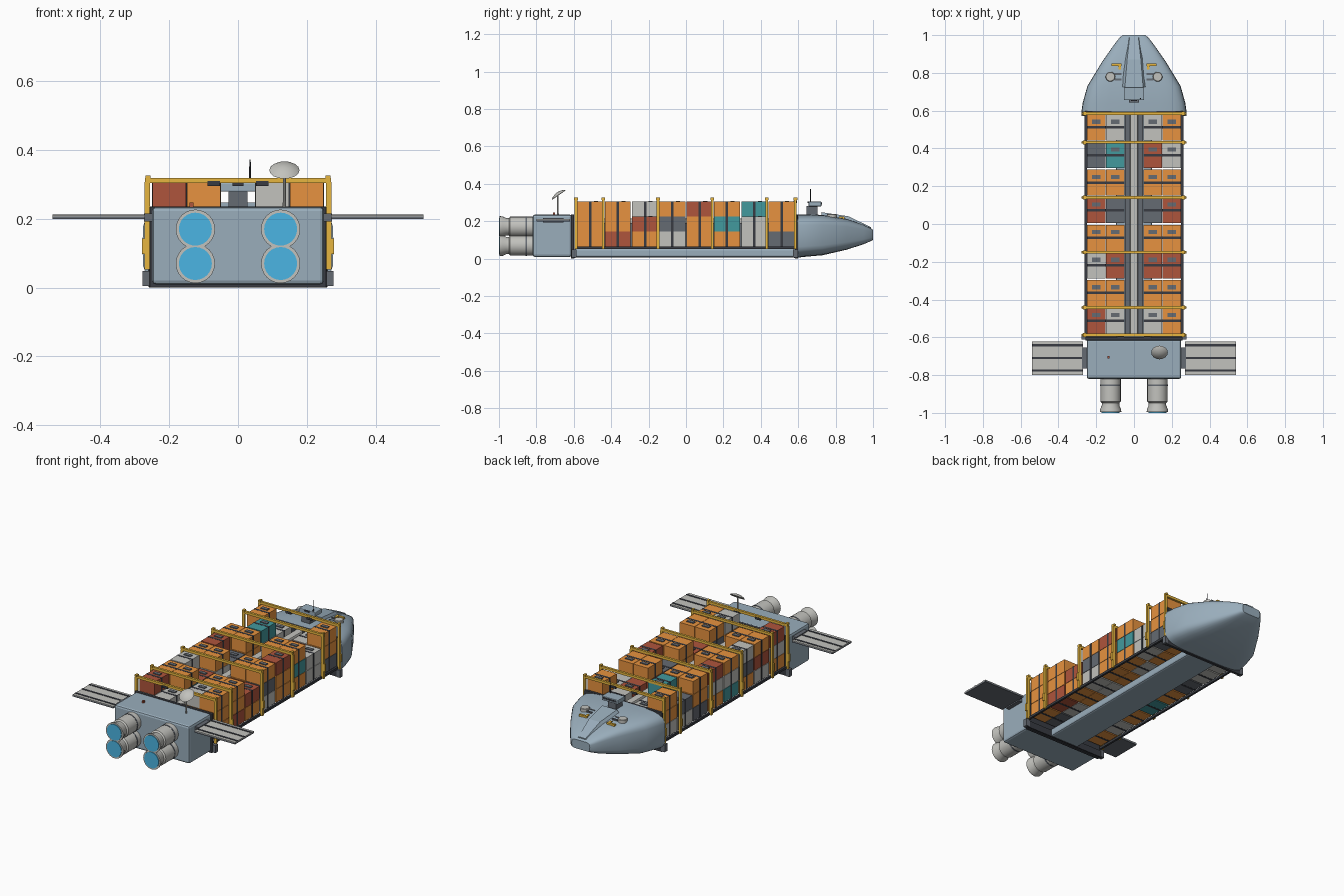
import bpy, bmesh, math
from mathutils import Matrix, Vector

if "Cube" in bpy.data.objects:
    bpy.data.objects.remove(bpy.data.objects["Cube"])


def material(name, *rgb):
    m = bpy.data.materials.new(name)
    m.use_nodes = True
    m.diffuse_color = (*rgb, 1)
    m.node_tree.nodes["Principled BSDF"].inputs["Base Color"].default_value = (*rgb, 1)
    return m


HULL = material("blue grey hull", .32, .42, .50)
ORANGE = material("orange", .80, .29, .05)
RED = material("rust red", .43, .09, .045)
LIGHT = material("light grey", .54, .54, .51)
DARK = material("dark grey", .13, .145, .17)
TEAL = material("teal", .055, .32, .34)
YELLOW = material("yellow", .80, .47, .05)
BLACK = material("charcoal", .04, .044, .054)
GLOW = material("blue glow", .07, .46, .77)


def finish(name, bm, mat, bevel=0, smooth=False):
    bmesh.ops.recalc_face_normals(bm, faces=bm.faces)
    mesh = bpy.data.meshes.new(name)
    bm.to_mesh(mesh)
    bm.free()
    mesh.materials.append(mat)
    ob = bpy.data.objects.new(name, mesh)
    bpy.context.collection.objects.link(ob)
    if bevel:
        mod = ob.modifiers.new("Bevel", "BEVEL")
        mod.width, mod.segments = bevel, 2
    if smooth:
        bpy.ops.object.select_all(action="DESELECT")
        ob.select_set(True)
        bpy.context.view_layer.objects.active = ob
        bpy.ops.object.shade_smooth_by_angle(angle=math.radians(35))
    return ob


def boxes(name, mat, items, bevel=0):
    """Each item is (centre, size); all become one object."""
    bm = bmesh.new()
    for c, s in items:
        bmesh.ops.create_cube(bm, size=1, matrix=Matrix.Translation(c) @ Matrix.Diagonal((*s, 1)))
    return finish(name, bm, mat, bevel)


def loft(name, mat, rings, smooth=True):
    bm = bmesh.new()
    loops = [[bm.verts.new(p) for p in ring] for ring in rings]
    n = len(loops[0])
    for a, b in zip(loops, loops[1:]):
        for i in range(n):
            bm.faces.new((a[i], a[(i + 1) % n], b[(i + 1) % n], b[i]))
    bm.faces.new(loops[0])
    bm.faces.new(loops[-1])
    return finish(name, bm, mat, smooth=smooth)


def lathe(name, mat, base, axis, profile, n=20):
    """Revolve (distance, radius) pairs around an axis."""
    rot = Vector(axis).to_track_quat("Z", "Y")
    rings = [[Vector(base) + rot @ Vector((r * math.cos(t), r * math.sin(t), d))
              for t in (math.tau * i / n for i in range(n))] for d, r in profile]
    return loft(name, mat, rings)


SIDES = (-1, 1)

# Engine block, keel and end collars
boxes("engine_block", HULL, [((0, -.715, .122), (.5, .21, .226))], .012)
boxes("keel", HULL, [((0, 0, .03), (.19, 1.2, .046))], .01)
boxes("end_collars", BLACK, [((0, -.607, .118), (.515, .018, .236)),
                             ((0, .59, .118), (.52, .016, .236))], .003)
boxes("collar_sills", BLACK, [((0, y, .024), (.53, .016, .04)) for y in (-.598, .585)])

# Nose lofted from rounded sections
def section(y, w, z0, z1, n=32):
    def power(v):
        return math.copysign(abs(v) ** .42, v)
    return [(w * power(math.cos(t)), y, (z0 + z1) / 2 + (z1 - z0) / 2 * power(math.sin(t)))
            for t in (math.tau * i / n for i in range(n))]

loft("nose", HULL, [section(*s) for s in (
    (.595, .278, .005, .236), (.64, .272, .01, .236), (.73, .247, .018, .234),
    (.86, .168, .048, .212), (.95, .105, .077, .181), (.985, .078, .092, .164),
    (1, .06, .1, .154))])

# Raised wedge on the nose
loft("nose_wedge", HULL, [[(-w, y, z0), (-w * .65, y, z1), (w * .65, y, z1), (w, y, z0)]
     for y, w, z0, z1 in ((.725, .074, .22, .248), (.87, .056, .19, .226),
                          (.988, .036, .14, .168))], False)

# Bridge and antenna
boxes("bridge_base", DARK, [((0, .673, .257), (.055, .06, .046))])
boxes("bridge_cabin", HULL, [((0, .69, .292), (.108, .068, .026))], .004)
boxes("bridge_windows", BLACK, [((0, .7245, .294), (.09, .004, .01)),
                                ((0, .654, .301), (.032, .008, .01))])
lathe("antenna", BLACK, (.035, .665, .3), (0, 0, 1), [(0, .003), (.072, .002)], 8)
for s in SIDES:
    side = "left" if s > 0 else "right"
    lathe(side + "_nose_pod", LIGHT, (s * .125, .78, .205), (0, 0, 1),
          [(0, .026), (.031, .026), (.034, .023)], 16)
    boxes(side + "_nose_handle", YELLOW, [((s * .092, .842, .215), (.052, .013, .018)),
                                          ((s * .075, .83, .215), (.014, .025, .018))])
    boxes(side + "_pod_strut", DARK, [((s * .085, y, .222), (.035, .01, .014))
                                      for y in (.765, .795)])

# Central spine between the containers
boxes("spine", DARK, [((0, 0, .12), (.094, 1.19, .14))])
boxes("spine_pipe", LIGHT, [((0, 0, .2), (.044, 1.19, .03))], .008)

# Stacked containers, each code listing one stack from the bottom up
COLOURS = {"O": ORANGE, "R": RED, "G": LIGHT, "D": DARK, "T": TEAL}
ROWS = ("OGR OG DOG OOO", "GRO OTO GDO ROO", "ODG GR OR OR", "TGO OGO GOO GDO",
        "OGR GD OD OOR", "DOO TOO GRO OTO", "GD OGT OR GG", "GOO RG OG DOO")
stacks = {c: [] for c in COLOURS}
straps, hatches = [], []
for r, row in enumerate(ROWS):
    y = (r - 3.5) * .146
    for x, codes in zip((-.2, -.1, .1, .2), row.split()):
        for tier, code in enumerate(codes):
            z = .105 + tier * .08
            stacks[code].append(((x, y, z), (.098, .138, .078)))
            straps.append(((x, y, z), (.1, .013, .0795)))
        hatches.append(((x, y + .03, z + .04), (.045, .022, .008)))
for code, items in stacks.items():
    boxes(COLOURS[code].name.replace(" ", "_") + "_containers", COLOURS[code], items)
boxes("container_straps", BLACK, straps)
boxes("container_hatches", DARK, hatches)

# Cargo deck side rails
boxes("deck_rails", BLACK, [((s * .255, 0, .058), (.012, 1.18, .014)) for s in SIDES])

# Yellow gantries over the cargo, with trolleys under the end beams
frames = []
for y in (-.588, -.442, -.15, .14, .432, .585):
    frames.append(((0, y, .312), (.54, .014, .015)))
    for s in SIDES:
        frames += [((s * .264, y, .18), (.016, .014, .255)),
                   ((s * .273, y, .12), (.012, .012, .045)),
                   ((s * .262, y, .32), (.014, .02, .012))]
boxes("gantries", YELLOW, frames)
boxes("gantry_trolleys", BLACK, [((s * .07, y, .303), (.036, .018, .014))
                                 for s in SIDES for y in (-.588, .585)])
boxes("gantry_feet", DARK, [((s * .266, y, .027), (.024, .026, .044))
                            for s in SIDES for y in (-.598, .585)])

# Four engines
for s in SIDES:
    for level, z in (("lower", .07), ("upper", .17)):
        name = level + ("_left" if s > 0 else "_right")
        lathe(name + "_engine", LIGHT, (s * .124, -.81, z), (0, -1, 0),
              [(0, .054), (.13, .054), (.137, .046), (.15, .046), (.172, .056), (.186, .057)], 24)
        lathe(name + "_engine_band", DARK, (s * .124, -.849, z), (0, -1, 0),
              [(0, .0555), (.008, .0555)], 24)
        lathe(name + "_exhaust", GLOW, (s * .124, -.992, z), (0, -1, 0),
              [(0, .048), (.008, .048)], 24)

# Side panels: pale sheet on a dark backing, crossed by dark strips
boxes("panel_backing", DARK, [((s * .405, -.71, .203), (.27, .178, .008)) for s in SIDES])
boxes("panel_sheet", LIGHT, [((s * .405, -.71, .2085), (.27, .178, .005)) for s in SIDES])
boxes("panel_strips", BLACK, [((s * .405, y, .2115), (.27, .012, .003))
                              for s in SIDES for y in (-.642, -.71, -.775)])
boxes("panel_mounts", DARK, [((s * .259, -.71, .204), (.03, .11, .024)) for s in SIDES])

# Dish and warning lamp
lathe("dish_mast", LIGHT, (.135, -.685, .23), (0, 0, 1), [(0, .005), (.11, .004)], 10)
lathe("dish", LIGHT, (.135, -.679, .34), (0, -.57, .82),
      [(0, .04), (.002, .044), (.009, .035), (.015, .018), (.017, .005)], 16)
boxes("warning_lamp", RED, [((-.135, -.706, .24), (.012, .012, .014))])
